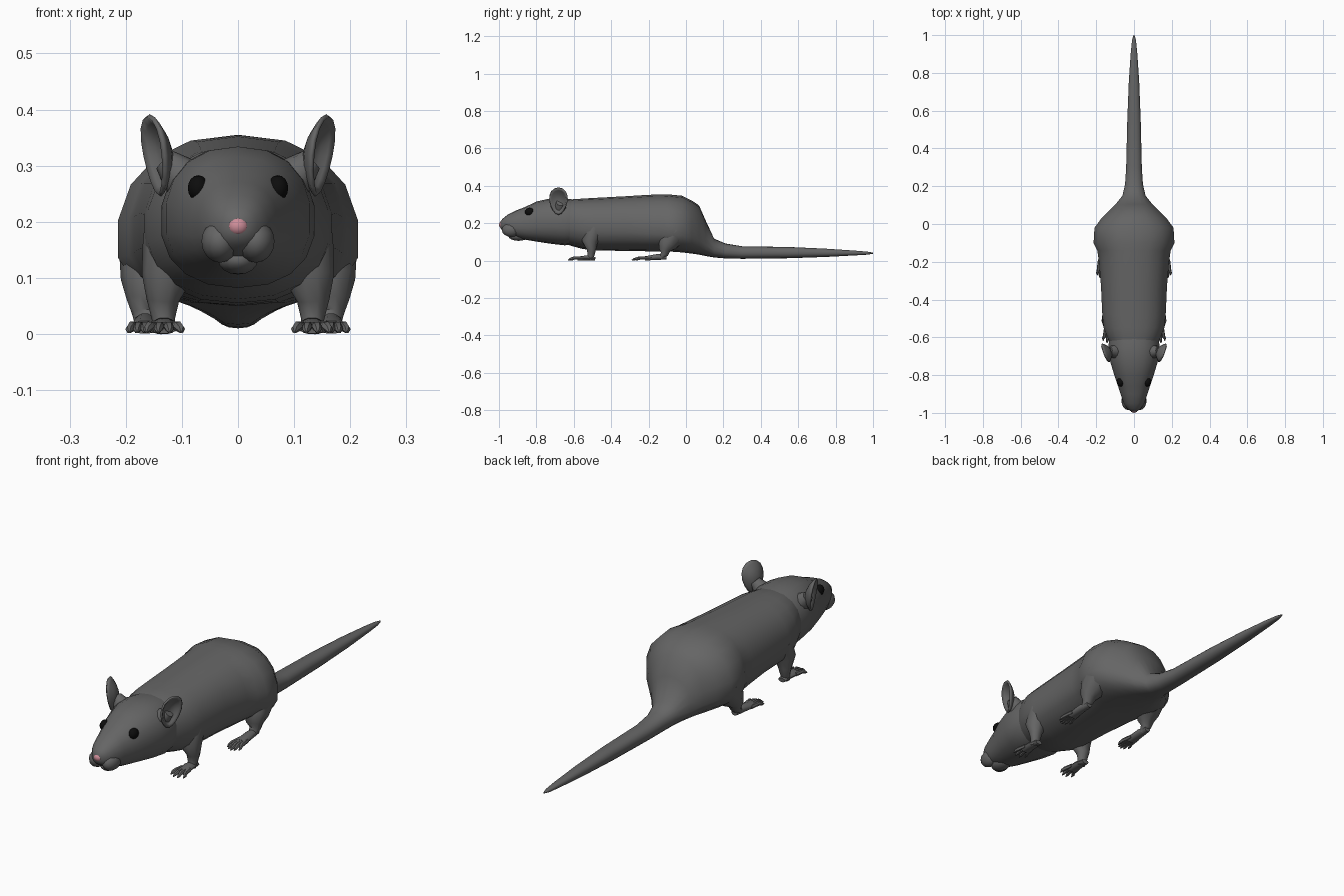
import bpy, bmesh, math
from mathutils import Vector, Matrix

if "Cube" in bpy.data.objects:
    bpy.data.objects.remove(bpy.data.objects["Cube"])


def material(name, rgb):
    m = bpy.data.materials.new(name)
    m.diffuse_color = (*rgb, 1)
    m.use_nodes = True
    m.node_tree.nodes["Principled BSDF"].inputs["Base Color"].default_value = m.diffuse_color
    return m


FUR = material("grey fur", (0.13, 0.13, 0.13))
BLACK = material("black eye", (0.004, 0.004, 0.004))
PINK = material("pink nose", (0.62, 0.27, 0.32))


def finish(bm, name, mat, angle=45):
    bmesh.ops.recalc_face_normals(bm, faces=bm.faces)
    me = bpy.data.meshes.new(name)
    bm.to_mesh(me)
    bm.free()
    me.materials.append(mat)
    me.shade_smooth()
    me.set_sharp_from_angle(angle=math.radians(angle))
    ob = bpy.data.objects.new(name, me)
    bpy.context.collection.objects.link(ob)
    return ob


def loft(name, rings, mat=FUR):
    """Skin a list of closed rings and cap both ends."""
    bm = bmesh.new()
    vs = [[bm.verts.new(p) for p in ring] for ring in rings]
    n = len(vs[0])
    for a, b in zip(vs, vs[1:]):
        for i in range(n):
            j = (i + 1) % n
            bm.faces.new((a[i], a[j], b[j], b[i]))
    bm.faces.new(vs[0])
    bm.faces.new(vs[-1])
    return finish(bm, name, mat)


def section(y, w, top, bot, mid, n=18, p=0.88):
    """Egg-shaped cross-section across the body."""
    ring = []
    for i in range(n):
        a = 2 * math.pi * i / n
        s, c = math.sin(a), math.cos(a)
        h = top - mid if c > 0 else mid - bot
        ring.append((w * math.copysign(abs(s) ** p, s), y,
                     mid + h * math.copysign(abs(c) ** p, c)))
    return ring


def tube(name, path, side, n=10):
    """Round limb through (x, y, z, radius, flatness) points."""
    pts = [Vector((side * p[0], p[1], p[2])) for p in path]
    rings = []
    for k, p in enumerate(path):
        d = (pts[min(k + 1, len(pts) - 1)] - pts[max(k - 1, 0)]).normalized()
        u = d.cross(Vector((1, 0, 0))).normalized()
        v = d.cross(u)
        rings.append([pts[k] + p[3] * (v * math.cos(a) + u * p[4] * math.sin(a))
                      for a in (2 * math.pi * i / n for i in range(n))])
    return loft(name, rings)


def ball(name, loc, radii, mat=FUR, seg=14):
    bm = bmesh.new()
    bmesh.ops.create_uvsphere(bm, u_segments=seg, v_segments=seg // 2 + 1, radius=1,
                              matrix=Matrix.Translation(loc) @ Matrix.Diagonal((*radii, 1)))
    return finish(bm, name, mat)


# Body running into the tail: y, half width, top, bottom, widest height
body = [(-.66, .115, .315, .095, .20), (-.61, .138, .328, .078, .20),
        (-.55, .163, .332, .062, .19), (-.48, .170, .336, .055, .18),
        (-.33, .177, .344, .052, .18), (-.20, .188, .352, .05, .17),
        (-.14, .197, .354, .05, .165), (-.10, .217, .355, .05, .16),
        (-.02, .212, .347, .044, .16), (.03, .175, .322, .038, .15),
        (.07, .135, .295, .032, .13), (.105, .098, .215, .025, .10),
        (.15, .062, .118, .017, .065), (.21, .048, .092, .012, .05)]
tail = [(.21, .048, .092, .012, .05), (.30, .042, .077, .01, .043),
        (.55, .036, .073, .013, .043), (.75, .028, .064, .02, .042),
        (.90, .018, .054, .028, .041), (.97, .011, .048, .032, .04),
        (1.0, .003, .043, .037, .04)]
loft("body_and_tail", [section(*r) for r in body + tail[1:]])

# Head with overlapping neck edge
head = [(-.993, .014, .208, .176, .19), (-.98, .034, .225, .158, .19),
        (-.95, .055, .248, .14, .19), (-.90, .072, .272, .122, .19),
        (-.86, .085, .287, .112, .192), (-.80, .106, .316, .102, .20),
        (-.72, .130, .334, .09, .205), (-.65, .138, .334, .082, .20),
        (-.61, .132, .328, .085, .20)]
loft("head", [section(*r) for r in head])
ball("nose", (0, -.984, .192), (.019, .016, .017), PINK)
ball("chin", (0, -.895, .132), (.036, .055, .026))


def ear(side):
    """Cupped shell facing outward and a little forward."""
    bm = bmesh.new()
    centre = Vector((.15, -.683, .318))
    out, back, up = Vector((.92, -.4, 0)), Vector((.35, .92, 0)), Vector((.14, 0, 1))
    rows, n = (.3, .6, .85, 1), 16
    vs = []
    for r in rows:
        row = []
        for i in range(n):
            a = 2 * math.pi * i / n
            s, c = math.sin(a), math.cos(a)
            p = centre + back * (r * c * (.05 + .012 * s)) + up * (r * s * .071)
            p -= out * (.03 * (1 - r * r))
            row.append(bm.verts.new((side * p.x, p.y, p.z)))
        vs.append(row)
    bm.faces.new(vs[0])
    for a, b in zip(vs, vs[1:]):
        for i in range(n):
            j = (i + 1) % n
            bm.faces.new((a[i], a[j], b[j], b[i]))
    ob = finish(bm, "ear", FUR)
    mod = ob.modifiers.new("thickness", 'SOLIDIFY')
    mod.thickness, mod.offset = .008, 0
    tube("ear_base", [(.075, -.675, .255, .04, 1), (.105, -.675, .285, .036, 1),
                      (.13, -.672, .31, .022, 1)], side)


def toes(name, side, x, y, length, spread, count):
    """Fan of little pointed toes."""
    for i in range(count):
        t = i / (count - 1) * 2 - 1
        x0, x1 = x + t * spread * .6, x + t * spread
        tip = y - length * (1 - .25 * t * t)
        tube(name, [(x0, y + .02, .014, .009, 1), ((x0 + x1) / 2, (y + tip) / 2, .014, .009, 1),
                    (x1, tip + .012, .008, .007, 1), (x1, tip, .003, .002, 1)], side, 6)


# Mirrored parts
for side in (-1, 1):
    ear(side)
    ball("eye", (side * .071, -.836, .26), (.019, .025, .023), BLACK)
    ball("muzzle_pad", (side * .032, -.935, .165), (.034, .05, .038))
    # Front leg and paw
    tube("front_leg", [(.115, -.49, .17, .055, 1), (.128, -.515, .10, .044, 1),
                       (.134, -.505, .06, .029, .9), (.133, -.508, .028, .021, .9),
                       (.132, -.515, .004, .018, .9)], side)
    tube("front_paw", [(.132, -.485, .010, .017, .55), (.132, -.53, .015, .023, .62),
                       (.132, -.58, .011, .026, .4)], side)
    toes("front_toe", side, .132, -.575, .057, .031, 4)
    # Hind leg and long foot
    tube("hind_leg", [(.14, -.06, .15, .075, 1), (.158, -.10, .088, .052, 1),
                      (.163, -.115, .058, .036, .9), (.165, -.115, .035, .024, .9),
                      (.165, -.135, .014, .018, .7)], side)
    tube("hind_foot", [(.165, -.105, .018, .015, .8), (.166, -.15, .02, .02, .85),
                       (.166, -.22, .012, .026, .45)], side)
    toes("hind_toe", side, .166, -.215, .075, .028, 5)
